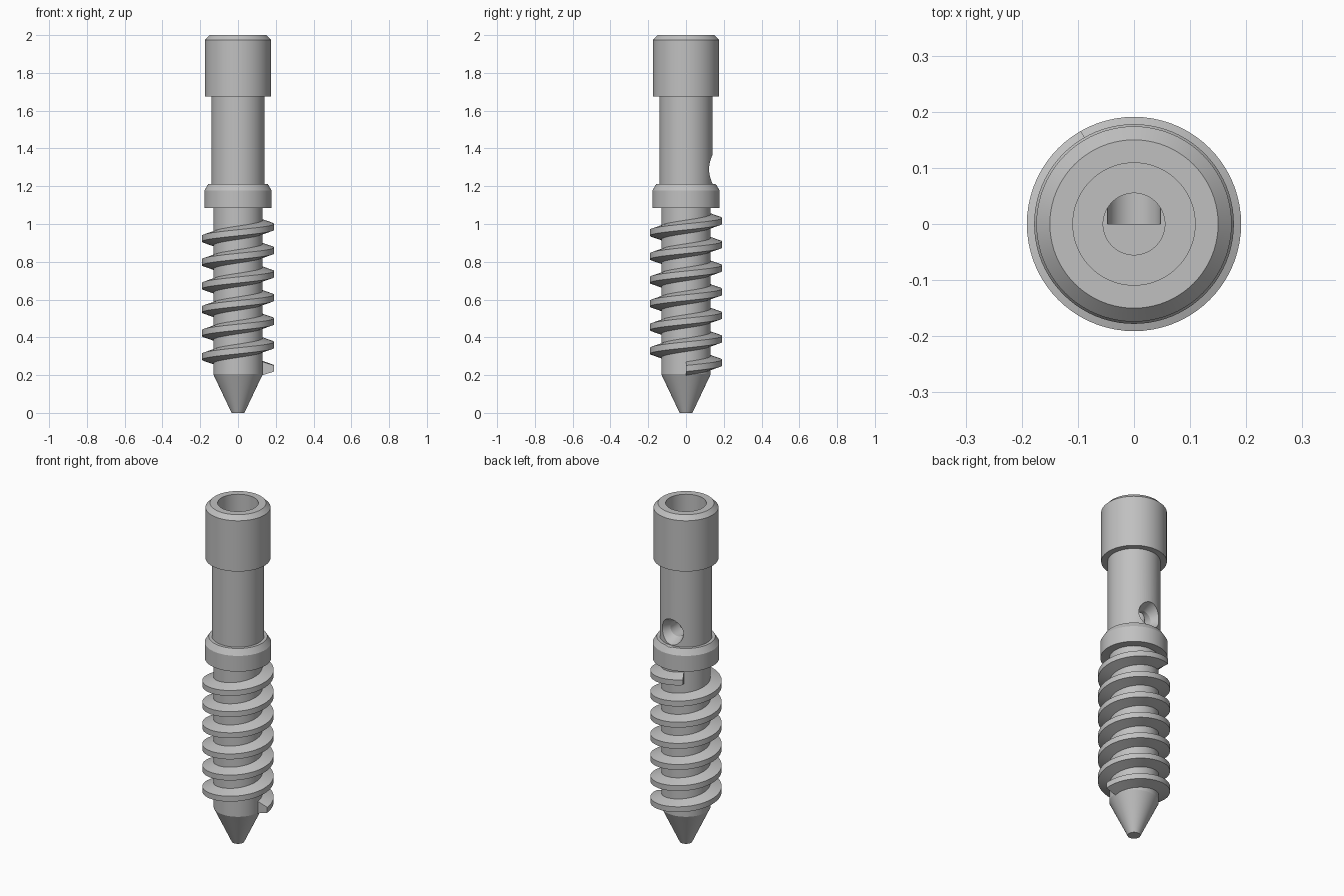
import bpy, bmesh
from math import radians, sin, cos, pi
from mathutils import Matrix

cube = bpy.data.objects.get("Cube")
if cube:
    bpy.data.objects.remove(cube, do_unlink=True)

metal = bpy.data.materials.new("grey_metal")
metal.use_nodes = True
grey = (0.53, 0.53, 0.53, 1)
metal.diffuse_color = grey
metal.node_tree.nodes["Principled BSDF"].inputs["Base Color"].default_value = grey

SEGMENTS = 80


def make_object(name, bm):
    bmesh.ops.recalc_face_normals(bm, faces=bm.faces)
    mesh = bpy.data.meshes.new(name)
    bm.to_mesh(mesh)
    bm.free()
    mesh.materials.append(metal)
    obj = bpy.data.objects.new(name, mesh)
    bpy.context.collection.objects.link(obj)
    return obj


def lathe(name, profile, matrix=Matrix()):
    """Spin a closed (radius, height) profile around the z axis."""
    bm = bmesh.new()
    verts = [bm.verts.new((r, 0, z)) for r, z in profile]
    edges = [bm.edges.new(pair) for pair in zip(verts, verts[1:])]
    bmesh.ops.spin(bm, geom=verts + edges, cent=(0, 0, 0), axis=(0, 0, 1),
                   angle=2 * pi, steps=SEGMENTS, use_duplicate=False)
    bmesh.ops.remove_doubles(bm, verts=bm.verts, dist=1e-5)
    bm.transform(matrix)
    return make_object(name, bm)


def smooth(obj):
    bpy.ops.object.select_all(action='DESELECT')
    obj.select_set(True)
    bpy.context.view_layer.objects.active = obj
    bpy.ops.object.shade_smooth_by_angle(angle=radians(25))


# Body: pointed tip, core, collar, shaft, head and stepped bore
HOLE_Z = 1.29
body = lathe("screw_body", [
    (0, 0), (0.034, 0), (0.131, 0.205), (0.131, 1.085),
    (0.178, 1.085), (0.178, 1.178), (0.157, 1.212), (0.14, 1.212),
    (0.14, 1.675), (0.174, 1.675), (0.174, 1.975), (0.15, 2.0),
    (0.109, 2.0), (0.109, 1.66), (0.055, 1.66), (0.055, HOLE_Z), (0, HOLE_Z)])

# Flared side hole, running from the axis out through the back
to_back = Matrix.Translation((0, 0, HOLE_Z)) @ Matrix.Rotation(-pi / 2, 4, 'X')
cutter = lathe("side_hole_cutter", [
    (0, 0), (0.047, 0), (0.047, 0.08), (0.07, 0.125), (0.082, 0.16), (0, 0.16)], to_back)
cut = body.modifiers.new("side_hole", 'BOOLEAN')
cut.operation = 'DIFFERENCE'
cut.solver = 'EXACT'
cut.object = cutter
bpy.context.view_layer.objects.active = body
bpy.ops.object.modifier_apply(modifier=cut.name)
bpy.data.objects.remove(cutter, do_unlink=True)
smooth(body)

# Thread: trapezoid section swept along a right-handed helix
PITCH, START_Z, TURNS = 0.125, 0.235, 6 + 1 / 3
section = [(0.12, -0.039), (0.191, -0.016), (0.191, 0.016), (0.12, 0.039)]
bm = bmesh.new()
steps = round(TURNS * 72)
rings = []
for i in range(steps + 1):
    turn = TURNS * i / steps
    a = 2 * pi * turn
    rings.append([bm.verts.new((r * cos(a), r * sin(a), START_Z + PITCH * turn + dz))
                  for r, dz in section])
for low, high in zip(rings, rings[1:]):
    for k in range(4):
        n = (k + 1) % 4
        bm.faces.new((low[k], low[n], high[n], high[k]))
bm.faces.new(rings[0])
bm.faces.new(rings[-1])
smooth(make_object("screw_thread", bm))
